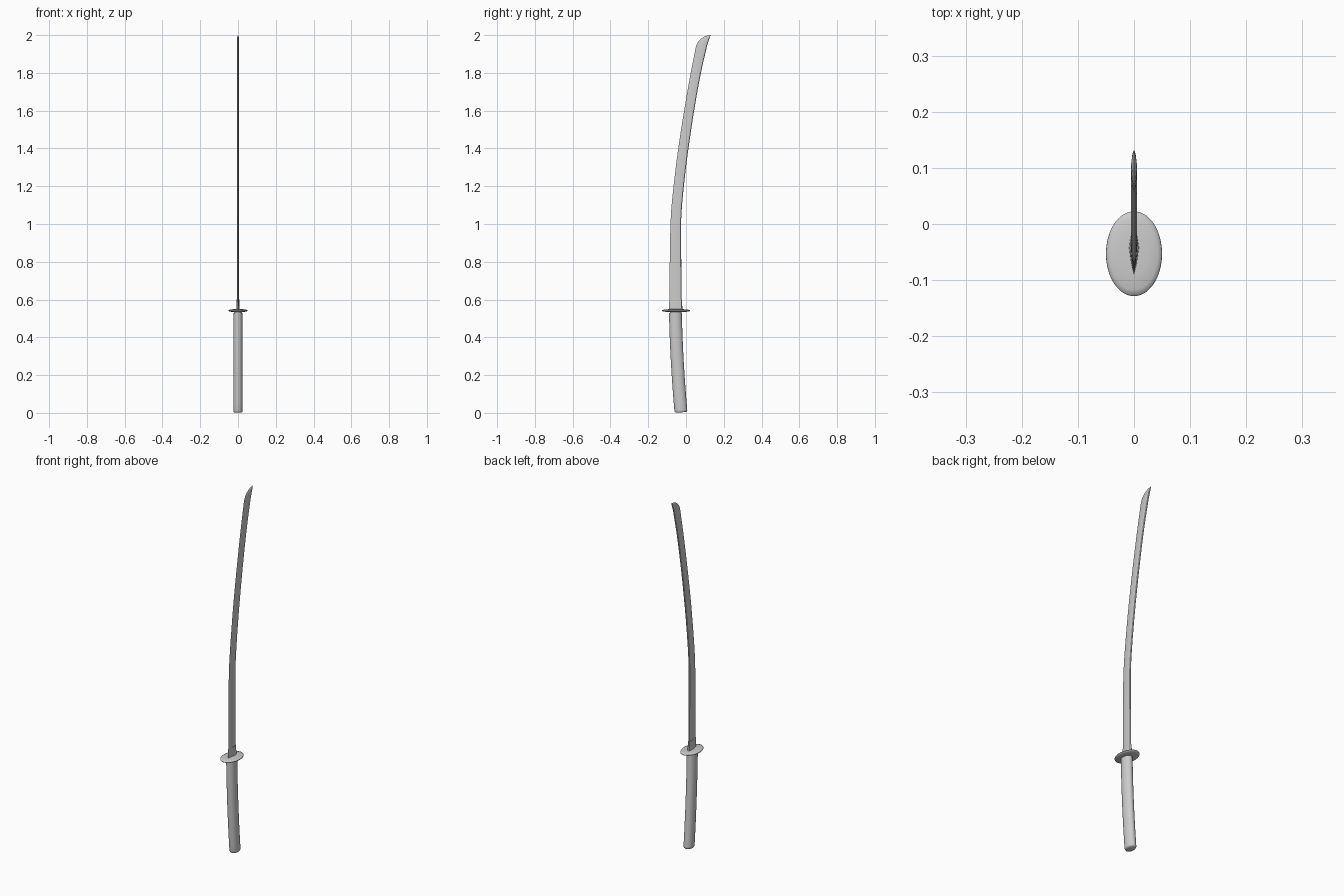
import bpy, bmesh, math

if "Cube" in bpy.data.objects:
    bpy.data.objects.remove(bpy.data.objects["Cube"])


def oval(n=32):
    return [(math.cos(2 * math.pi * i / n), math.sin(2 * math.pi * i / n)) for i in range(n)]


def loft(name, stations, profile, angle=40):
    """Skin a unit profile through stations (z, y_min, y_max, half_x, z_slope)."""
    bm = bmesh.new()
    rings = []
    for z, y0, y1, hx, slope in stations:
        c, h = (y0 + y1) / 2, (y1 - y0) / 2
        rings.append([bm.verts.new((px * hx, c + py * h, z + slope * py * h))
                      for px, py in profile])
    n = len(profile)
    for a, b in zip(rings, rings[1:]):
        for i in range(n):
            j = (i + 1) % n
            bm.faces.new((a[i], a[j], b[j], b[i]))
    bm.faces.new(rings[0][::-1])
    bm.faces.new(rings[-1])
    bmesh.ops.recalc_face_normals(bm, faces=bm.faces)
    mesh = bpy.data.meshes.new(name)
    bm.to_mesh(mesh)
    bm.free()
    ob = bpy.data.objects.new(name, mesh)
    bpy.context.collection.objects.link(ob)
    bpy.ops.object.select_all(action='DESELECT')
    ob.select_set(True)
    bpy.context.view_layer.objects.active = ob
    bpy.ops.object.shade_smooth_by_angle(angle=math.radians(angle))
    return ob


def smooth_path(keys, steps=5):
    """Hermite interpolation of (z, y_min, y_max) over z."""
    def tangent(i, k):
        a, b = keys[max(i - 1, 0)], keys[min(i + 1, len(keys) - 1)]
        return (b[k] - a[k]) / (b[0] - a[0])
    out = []
    for i in range(len(keys) - 1):
        p, q = keys[i], keys[i + 1]
        d = q[0] - p[0]
        for s in range(steps):
            t = s / steps
            ys = [(2*t**3 - 3*t*t + 1) * p[k] + (t**3 - 2*t*t + t) * d * tangent(i, k)
                  + (3*t*t - 2*t**3) * q[k] + (t**3 - t*t) * d * tangent(i + 1, k) for k in (1, 2)]
            out.append((p[0] + d * t, *ys))
    return out + [keys[-1]]


# Blade: sharp edge towards -y, ridge near the spine
blade_profile = [(0, -1), (0.6, -0.4), (1, 0.35), (0.7, 0.9), (0, 1),
                 (-0.7, 0.9), (-1, 0.35), (-0.6, -0.4)]
body = smooth_path([(0.56, -0.086, -0.022), (0.8, -0.086, -0.025), (1.0, -0.082, -0.026),
                    (1.1, -0.076, -0.021), (1.25, -0.060, -0.006), (1.4, -0.041, 0.013),
                    (1.6, -0.010, 0.043), (1.8, 0.025, 0.079), (1.945, 0.054, 0.112)])
tip = [(1.965, 0.064, 0.118), (1.98, 0.078, 0.123), (1.99, 0.092, 0.127),
       (1.996, 0.107, 0.129), (2.0, 0.128, 0.132)]
stations = [(z, a, b, 0.0055, 0) for z, a, b in body]
stations += [(z, a, b, 0.0055 * min(1, (b - a) / 0.05), 0) for z, a, b in tip]
loft("blade", stations, blade_profile, 30)

# Collar that grips the blade base
loft("blade_collar", [(0.54, -0.091, -0.019, 0.009, 0), (0.60, -0.088, -0.021, 0.007, 0)],
     blade_profile, 30)

# Oval guard with thinned rim
loft("guard", [(z, -0.053 - 0.0755 * r, -0.053 + 0.0755 * r, 0.05 * r, 0) for z, r in
               ((0.534, 0.5), (0.536, 0.85), (0.539, 0.98), (0.5415, 1),
                (0.544, 0.98), (0.547, 0.85), (0.549, 0.5))], oval(48), 60)

# Spacer between guard and handle
loft("spacer", [(0.52, -0.086, -0.024, 0.02, 0), (0.538, -0.086, -0.024, 0.02, 0)], oval())

# Handle, gently curved, with a rounded butt
handle = []
for i in range(15):
    t = i / 14
    z = 0.016 + 0.514 * t
    c = -0.0275 - 0.046 * t + 0.0175 * t * t
    handle.append((z, c - 0.034, c + 0.034, 0.025, 0.07 * (1 - t)))
butt = [(z, -0.0265 - 0.034 * r, -0.0265 + 0.034 * r, 0.025 * r, 0.07 * r)
        for z, r in ((0.003, 0.8), (0.006, 0.92), (0.010, 0.98))]
loft("handle", butt + handle, oval(), 50)
